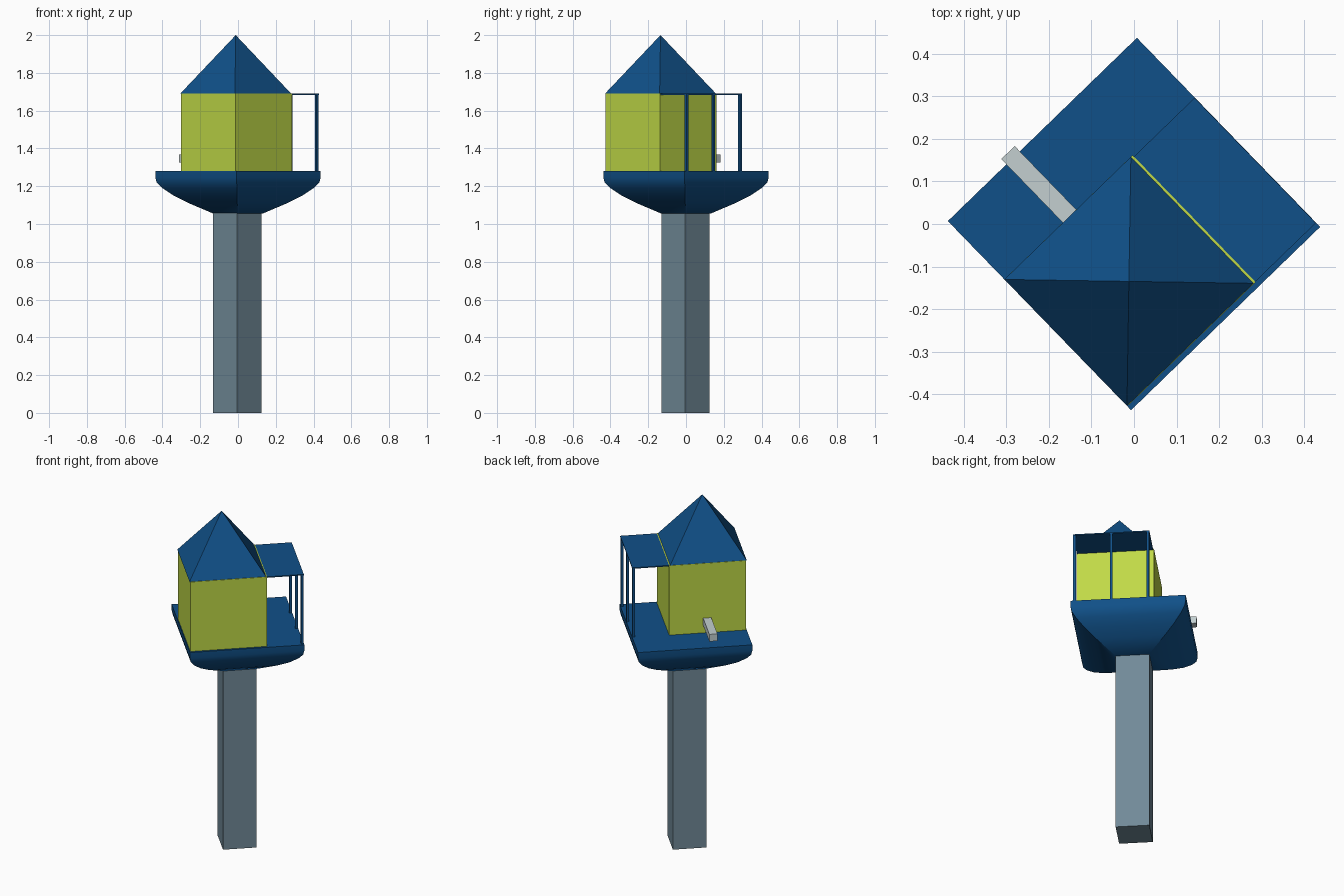
import bpy, bmesh, math
from mathutils import Matrix, Vector

if "Cube" in bpy.data.objects:
    bpy.data.objects.remove(bpy.data.objects["Cube"])

TURN = math.radians(44.1)           # the whole house stands cornerwise
ROT = Matrix.Rotation(TURN, 3, 'Z')


def material(name, r, g, b):
    lin = lambda c: ((c / 255 + 0.055) / 1.055) ** 2.4 if c > 10 else c / 255 / 12.92
    m = bpy.data.materials.new(name)
    m.diffuse_color = (lin(r), lin(g), lin(b), 1)
    m.use_nodes = True
    m.node_tree.nodes["Principled BSDF"].inputs["Base Color"].default_value = m.diffuse_color
    return m


NAVY = material("navy_blue", 16, 80, 136)
LIME = material("lime_green", 192, 217, 71)
SLATE = material("slate_grey", 113, 138, 152)
PALE = material("pale_grey", 195, 207, 208)


def finish(name, bm, mat):
    bmesh.ops.recalc_face_normals(bm, faces=bm.faces)
    mesh = bpy.data.meshes.new(name)
    bm.to_mesh(mesh)
    bm.free()
    mesh.materials.append(mat)
    ob = bpy.data.objects.new(name, mesh)
    bpy.context.collection.objects.link(ob)
    return ob


def stack(name, center, profile, mat):
    """Square rings (half diagonal, z) bridged upward; zero radius makes a tip."""
    bm = bmesh.new()
    rings = []
    for r, z in profile:
        h = r / math.sqrt(2)
        corners = [(0, 0)] if r == 0 else [(-h, -h), (h, -h), (h, h), (-h, h)]
        rings.append([bm.verts.new(ROT @ Vector((x, y, 0)) + Vector((*center, z)))
                      for x, y in corners])
    for a, b in zip(rings, rings[1:]):
        for i in range(4):
            j = (i + 1) % 4
            bm.faces.new([a[i], a[j], b[0]] if len(b) == 1 else [a[i], a[j], b[j], b[i]])
    for ring in (rings[0], rings[-1]):
        if len(ring) == 4:
            bm.faces.new(ring)
    return finish(name, bm, mat)


def box(name, u, v, z, mat):
    """Box given by ranges along the turned axes."""
    bm = bmesh.new()
    bmesh.ops.create_cube(bm, size=1)
    for p in bm.verts:
        t = [lo if c < 0 else hi for c, (lo, hi) in zip(p.co, (u, v, z))]
        p.co = ROT @ Vector(t)
    return finish(name, bm, mat)


# Support column
stack("column", (-0.004, -0.003), [(0.128, 0), (0.128, 1.06)], SLATE)

# Rounded square tray under the house
tray = stack("tray", (0, 0), [(0.13, 1.055), (0.26, 1.11), (0.34, 1.15), (0.40, 1.19),
                              (0.43, 1.22), (0.438, 1.245), (0.438, 1.28)], NAVY)
bpy.context.view_layer.objects.active = tray
tray.select_set(True)
bpy.ops.object.shade_smooth_by_angle(angle=math.radians(35))
tray.select_set(False)

# House walls and pointed roof
stack("walls", (-0.008, -0.132), [(0.294, 1.279), (0.294, 1.69)], LIME)
stack("roof", (-0.012, -0.135), [(0.293, 1.691), (0, 2.0)], NAVY)

# Flat porch roof on three posts
box("porch_roof", (0.107, 0.309), (-0.296, 0.114), (1.684, 1.690), NAVY)
for i, v in enumerate((-0.288, -0.091, 0.106)):
    box(f"porch_post_{i + 1}", (0.294, 0.308), (v - 0.007, v + 0.007), (1.279, 1.686), NAVY)

# Perch sticking out of the side wall
box("perch", (-0.118, -0.074), (0.10, 0.327), (1.325, 1.367), PALE)
